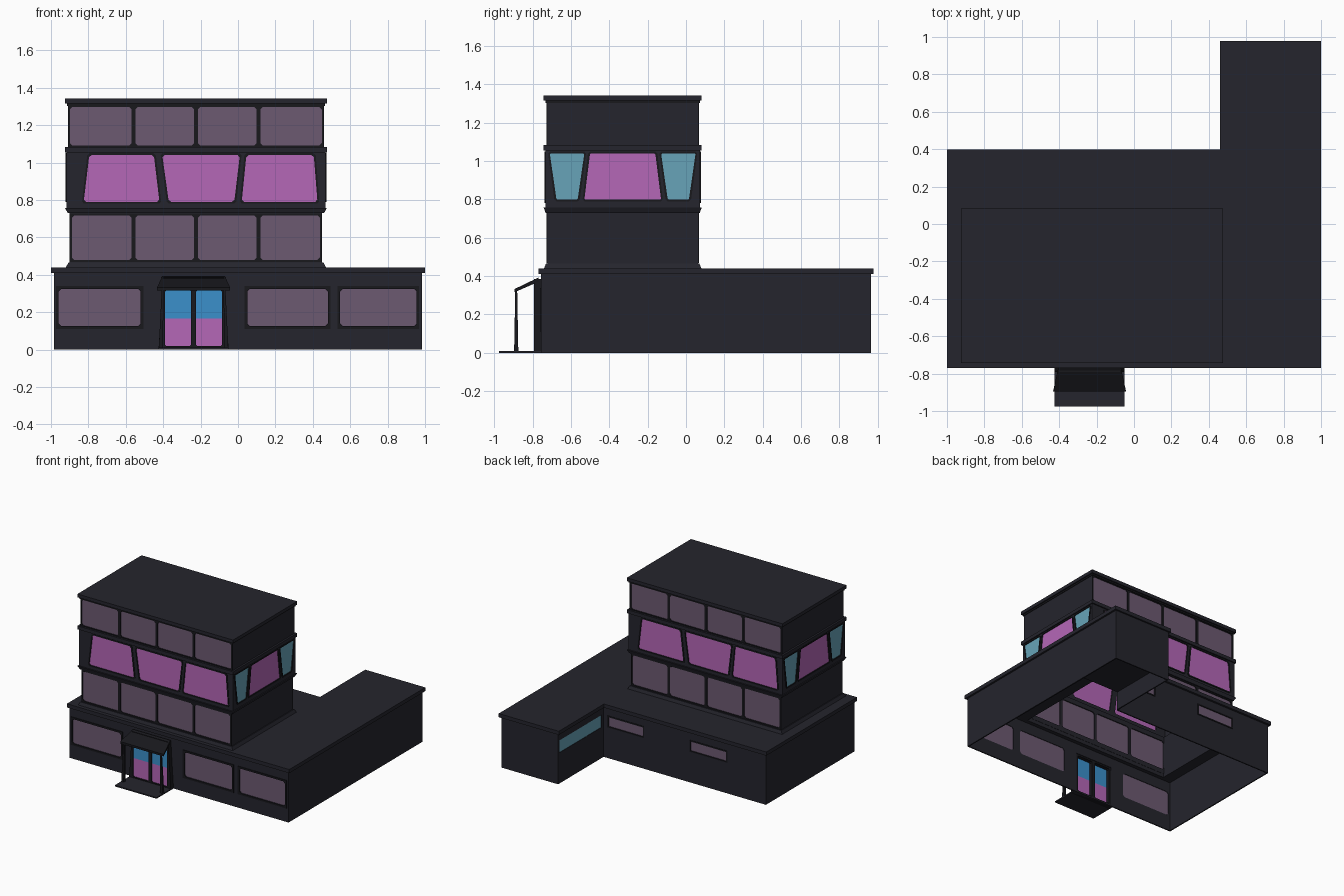
import bpy, bmesh, math
from mathutils import Matrix, Vector

if "Cube" in bpy.data.objects:
    bpy.data.objects.remove(bpy.data.objects["Cube"])


def mat(name, r, g, b):
    m = bpy.data.materials.new(name)
    m.diffuse_color = (r, g, b, 1)
    m.use_nodes = True
    m.node_tree.nodes["Principled BSDF"].inputs["Base Color"].default_value = m.diffuse_color
    return m


WALL = mat("charcoal_wall", .018, .018, .026)
DARK = mat("dark_trim", .009, .009, .012)
MAUVE = mat("mauve_glass", .152, .102, .167)
PINK = mat("magenta_glass", .46, .135, .475)
CYAN = mat("cyan_glass", .137, .37, .48)
BLUE = mat("blue_glass", .044, .28, .60)


def add(name, mesh, material):
    mesh.materials.clear()
    mesh.materials.append(material)
    ob = bpy.data.objects.new(name, mesh)
    bpy.context.collection.objects.link(ob)
    return ob


def quad(b0, b1, t0, t1, z0, z1, grow=0, c=.012):
    """Four-sided outline with clipped corners (bottom span, top span, heights)."""
    g = grow
    p = [Vector(q) for q in ((b0 - g, z0 - g), (b1 + g, z0 - g), (t1 + g, z1 + g), (t0 - g, z1 + g))]
    if not c:
        return p
    out = []
    for i in range(4):
        for q in (p[i - 1], p[(i + 1) % 4]):
            out.append(p[i] + (q - p[i]).normalized() * c)
    return out


def rect(u0, u1, z0, z1, grow=0, c=0):
    return quad(u0, u1, u0, u1, z0, z1, grow, c)


def upright(angle, centre=(0, 0)):
    """Placement of a facade: 0 front, 90 right, 180 back, 270 left."""
    return (Matrix.Translation((*centre, 0)) @ Matrix.Rotation(math.radians(angle), 4, 'Z')
            @ Matrix.Rotation(math.pi / 2, 4, 'X'))


def panel(name, loops, material, place, front, thick=0):
    """Filled flat outline; nested loops become holes."""
    cu = bpy.data.curves.new(name, 'CURVE')
    cu.dimensions, cu.fill_mode, cu.extrude = '2D', 'BOTH', thick / 2
    for loop in loops:
        sp = cu.splines.new('POLY')
        sp.points.add(len(loop) - 1)
        for pt, co in zip(sp.points, loop):
            pt.co = (co[0], co[1], 0, 1)
        sp.use_cyclic_u = True
    tmp = bpy.data.objects.new("tmp", cu)
    bpy.context.collection.objects.link(tmp)
    dg = bpy.context.evaluated_depsgraph_get()
    me = bpy.data.meshes.new_from_object(tmp.evaluated_get(dg))
    bpy.data.objects.remove(tmp)
    bm = bmesh.new()
    bm.from_mesh(me)
    bmesh.ops.remove_doubles(bm, verts=bm.verts, dist=1e-5)
    if thick:
        bmesh.ops.recalc_face_normals(bm, faces=bm.faces)
    else:
        for f in bm.faces:
            f.normal_update()
            if f.normal.z < 0:
                f.normal_flip()
    for f in bm.faces:
        f.smooth = False
        f.material_index = 0
    bm.transform(place @ Matrix.Translation((0, 0, front - thick / 2)))
    bm.to_mesh(me)
    bm.free()
    return add(name, me, material)


def hull(name, pts, material):
    bm = bmesh.new()
    bmesh.ops.convex_hull(bm, input=[bm.verts.new(p) for p in pts])
    bmesh.ops.recalc_face_normals(bm, faces=bm.faces)
    me = bpy.data.meshes.new(name)
    bm.to_mesh(me)
    bm.free()
    return add(name, me, material)


def box(name, x0, x1, y0, y1, z0, z1, material):
    return hull(name, [(x, y, z) for x in (x0, x1) for y in (y0, y1) for z in (z0, z1)], material)


TC = (-.225, -.33)          # tower centre


def band(name, profile, material):
    """Hollow rectangular moulding round the tower; profile = (half x, half y, z)."""
    bm = bmesh.new()
    rings = [[bm.verts.new((TC[0] + sx * hx, TC[1] + sy * hy, z))
              for sx, sy in ((-1, -1), (1, -1), (1, 1), (-1, 1))] for hx, hy, z in profile]
    for i, r in enumerate(rings):
        n = rings[(i + 1) % len(rings)]
        for k in range(4):
            bm.faces.new((r[k], r[(k + 1) % 4], n[(k + 1) % 4], n[k]))
    bmesh.ops.recalc_face_normals(bm, faces=bm.faces)
    me = bpy.data.meshes.new(name)
    bm.to_mesh(me)
    bm.free()
    return add(name, me, material)


# ---- ground floor walls
GH = .412
specs = [(-.96, -.52, .125, .325), (.05, .48, .125, .325), (.545, .955, .125, .325)]
wins = [rect(*s, c=.015) for s in specs]
door_hole = rect(-.405, -.07, .008, .33)
F = upright(0)
panel("ground_front_wall", [rect(-.985, .985, 0, GH), door_hole] + wins, WALL, F, .757, .01)
panel("ground_front_glass", wins, MAUVE, F, .752)
panel("ground_front_frames", [l for s, w in zip(specs, wins) for l in (rect(*s, grow=.014), w)],
      DARK, F, .762, .008)
panel("ground_right_wall", [rect(-.755, .965, 0, GH)], WALL, upright(90), .985, .01)
panel("ground_left_wall", [rect(-.38, .755, 0, GH)], WALL, upright(270), .985, .01)
specs = [(-.43, -.12, .26, .335), (.31, .63, .26, .335)]
wins = [rect(*s) for s in specs]
B = upright(180)
panel("ground_back_wall", [rect(-.475, .985, 0, GH)] + wins, WALL, B, .38, .01)
panel("ground_back_glass", wins, MAUVE, B, .377)
panel("ground_back_frames", [l for s, w in zip(specs, wins) for l in (rect(*s, grow=.01), w)],
      DARK, B, .384, .006)

# ---- rear wing
panel("wing_back_wall", [rect(-.985, -.475, 0, GH)], WALL, B, .965, .01)
strip = rect(-.95, -.41, .25, .35)
L = upright(270)
panel("wing_side_wall", [rect(-.965, -.38, 0, GH), strip], WALL, L, -.475, .01)
panel("wing_side_glass", [strip], CYAN, L, -.478)
box("wing_floor", .48, .98, .385, .96, .148, .155, WALL)

# ---- ground floor roof, open beneath the tower
outline = [(-1, -.77), (1, -.77), (1, .978), (.46, .978), (.46, .397), (-1, .397)]
panel("ground_roof", [outline, rect(TC[0] - .66, TC[0] + .66, TC[1] - .385, TC[1] + .385)],
      WALL, Matrix.Identity(4), .44, .03)

# ---- tower floors
def four(w, z0, z1, grow=0):
    xs = ((-w, -.344), (-.324, -.01), (.01, .324), (.344, w))
    return [rect(a, b, z0, z1, grow, .014) for a, b in xs]


for angle, side in ((0, "front"), (180, "back")):
    P = upright(angle, TC)
    for floor, hw, z0, z1, wz0, wz1 in (("second", .675, .44, .75, .478, .718),
                                       ("fourth", .685, 1.06, 1.32, 1.09, 1.298)):
        w = four(hw - .012, wz0, wz1)
        panel(f"{floor}_floor_{side}_wall", [rect(-hw, hw, z0, z1)] + w, WALL, P, .393, .01)
        panel(f"{floor}_floor_{side}_frame", [rect(-hw, hw, wz0 - .01, wz1 + .01)] + w, DARK, P, .397, .008)
        panel(f"{floor}_floor_{side}_glass", w, MAUVE, P, .391)
    spans = [(-.60, -.195, -.57, -.225), (-.145, .205, -.18, .235), (.245, .65, .27, .63)]
    w = [quad(*s, .79, 1.04) for s in spans]
    panel(f"third_floor_{side}_wall", [rect(-.692, .692, .755, 1.06)] + w, WALL, P, .402, .01)
    panel(f"third_floor_{side}_frames",
          [l for s, q in zip(spans, w) for l in (quad(*s, .79, 1.04, .01), q)], DARK, P, .407, .008)
    panel(f"third_floor_{side}_glass", w, PINK, P, .40)

for angle, side in ((90, "right"), (270, "left")):
    P = upright(angle, TC)
    panel(f"second_floor_{side}_wall", [rect(-.393, .393, .44, .75)], WALL, P, .675, .01)
    panel(f"fourth_floor_{side}_wall", [rect(-.393, .393, 1.06, 1.32)], WALL, P, .685, .01)
    spans = [(-.345, -.235, -.38, -.20), (-.20, .20, -.17, .17), (.235, .345, .20, .38)]
    w = [quad(*s, .798, 1.04, c=.006) for s in spans]
    panel(f"third_floor_{side}_wall", [rect(-.402, .402, .755, 1.06)] + w, WALL, P, .692, .01)
    panel(f"third_floor_{side}_frames",
          [l for s, q in zip(spans, w) for l in (quad(*s, .798, 1.04, .01), q)], DARK, P, .697, .008)
    panel(f"third_floor_{side}_glass_middle", [w[1]], PINK, P, .69)
    panel(f"third_floor_{side}_glass_ends", [w[0], w[2]], CYAN, P, .69)

# ---- tower mouldings and roof
band("tower_base_moulding", [(.665, .383, .44), (.695, .41, .44), (.682, .40, .465), (.665, .383, .465)], WALL)
band("lower_moulding", [(.665, .383, .73), (.685, .402, .73), (.70, .412, .757), (.665, .383, .757)], WALL)
band("upper_moulding", [(.665, .383, 1.055), (.70, .412, 1.055), (.70, .412, 1.083), (.665, .383, 1.083)], WALL)
band("roof_shadow_band", [(.665, .383, 1.303), (.69, .402, 1.303), (.69, .402, 1.318), (.665, .383, 1.318)], DARK)
box("tower_roof", TC[0] - .70, TC[0] + .70, TC[1] - .412, TC[1] + .412, 1.315, 1.342, WALL)

# ---- entrance
left, right = (-.39, -.25), (-.225, -.085)
panes = [rect(*s, .018, .318, c=.008) for s in (left, right)]
panel("door_surround", [quad(-.425, -.05, -.40, -.075, 0, .385, c=0)] + panes, DARK, F, .792, .04)
panel("door_glass_lower", [rect(*s, .015, .167) for s in (left, right)], PINK, F, .783)
panel("door_glass_upper", [rect(*s, .167, .32) for s in (left, right)], BLUE, F, .783)
CX = -.2375
hull("canopy", [(CX + s * w, y, z) for s in (-1, 1) for w, y, z in
                ((.168, -.77, .392), (.168, -.77, .37), (.195, -.895, .332), (.195, -.895, .315))], DARK)
box("entrance_step", -.425, -.05, -.975, -.757, 0, .01, WALL)
for s, n in ((-1, "left"), (1, "right")):
    hull(f"canopy_post_{n}", [(CX + s * x + a * r, -.885 + b * r, z) for a in (-1, 1) for b in (-1, 1)
                              for x, z, r in ((.175, .005, .011), (.172, .1, .005), (.165, .33, .005))], DARK)
